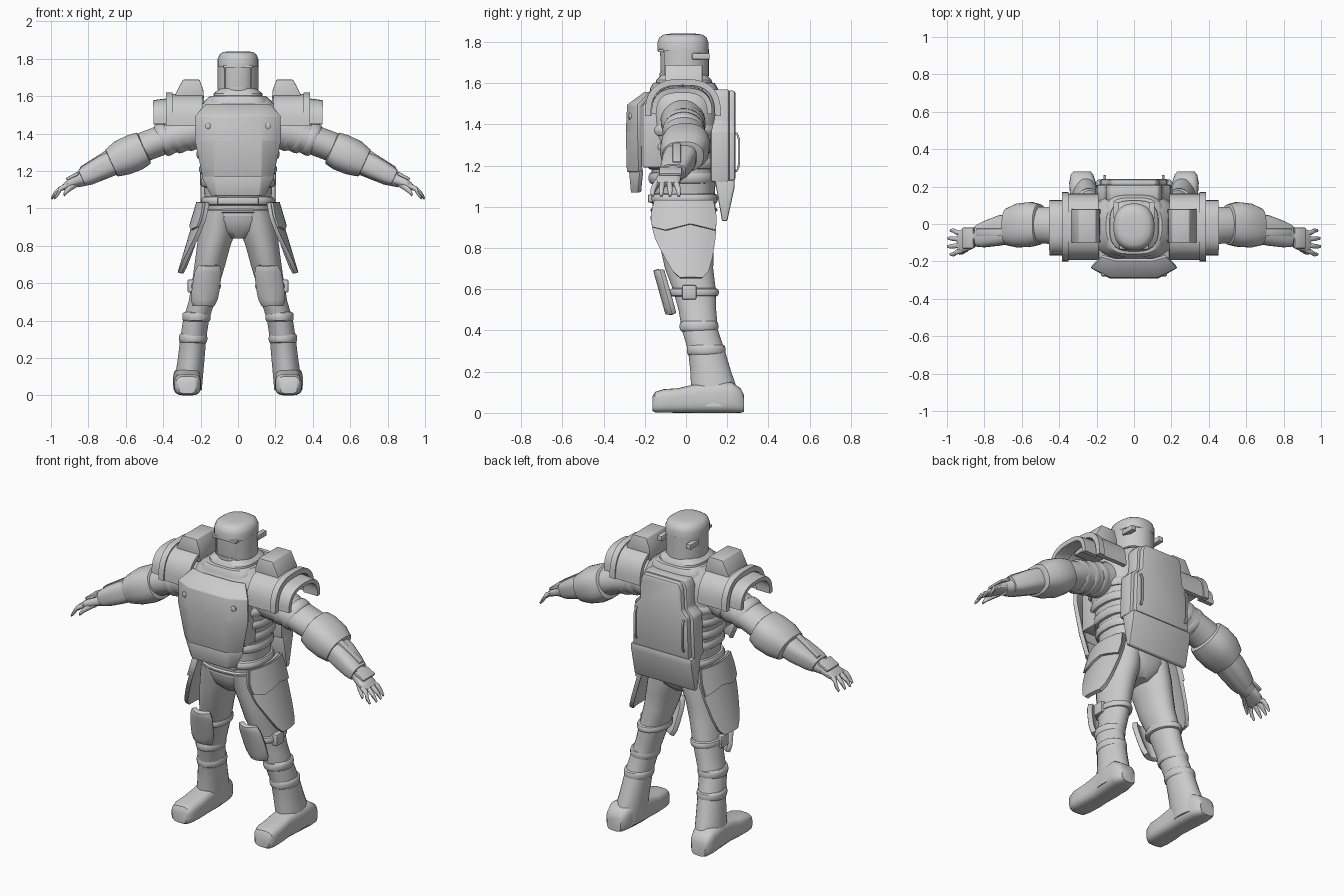
import bpy, bmesh, math
from mathutils import Vector as V

grey = bpy.data.materials.new("plain_grey")
grey.diffuse_color = (0.6, 0.6, 0.6, 1)
X, Y, Z = V((1, 0, 0)), V((0, 1, 0)), V((0, 0, 1))
ARM_UP = V((0.42, 0, 0.91))      # across the sloping arm
ARM_DIR = V((0.91, 0, -0.42))    # along the sloping arm


def finish(name, bm, mirror=False, thick=0, bevel=0):
    bmesh.ops.recalc_face_normals(bm, faces=bm.faces)
    me = bpy.data.meshes.new(name)
    bm.to_mesh(me)
    bm.free()
    ob = bpy.data.objects.new(name, me)
    bpy.context.collection.objects.link(ob)
    me.materials.append(grey)
    if thick:
        m = ob.modifiers.new("thickness", 'SOLIDIFY')
        m.thickness, m.offset = thick, 0
    if bevel:
        m = ob.modifiers.new("bevel", 'BEVEL')
        m.width, m.segments = bevel, 2
    if mirror:
        ob.modifiers.new("mirror", 'MIRROR')
    return ob


def spow(c, p):
    return math.copysign(abs(c) ** p, c)


def loft(name, rows, u=X, v=Y, p=2.0, n=24, mirror=False):
    """Skin through superellipse sections (x, y, z, radius_u, radius_v)."""
    bm = bmesh.new()
    rings = []
    for x, y, z, a, b in rows:
        ring = []
        for i in range(n):
            t = 2 * math.pi * (i + 0.5) / n
            ring.append(bm.verts.new(V((x, y, z)) + u * a * spow(math.cos(t), 2 / p)
                                     + v * b * spow(math.sin(t), 2 / p)))
        rings.append(ring)
    for r, s in zip(rings, rings[1:]):
        for i in range(n):
            bm.faces.new((r[i], r[(i + 1) % n], s[(i + 1) % n], s[i]))
    bm.faces.new(rings[0])
    bm.faces.new(rings[-1])
    return finish(name, bm, mirror)


def band(name, c, a, b, h, w=Z, u=X, v=Y, p=2.0, mirror=False):
    """Rounded strap around a limb."""
    rows = [(*(V(c) + w * h * k), a * s, b * s)
            for k, s in ((-1, 0.9), (-0.8, 0.98), (-0.3, 1.02), (0.3, 1.02), (0.8, 0.98), (1, 0.9))]
    return loft(name, rows, u, v, p, mirror=mirror)


def sheet(name, f, ns, nt, thick, mirror=False, bevel=0):
    """Thick panel over a grid, f(s, t) with s and t from 0 to 1."""
    bm = bmesh.new()
    g = [[bm.verts.new(f(i / ns, j / nt)) for j in range(nt + 1)] for i in range(ns + 1)]
    for i in range(ns):
        for j in range(nt):
            bm.faces.new((g[i][j], g[i + 1][j], g[i + 1][j + 1], g[i][j + 1]))
    return finish(name, bm, mirror, thick, bevel)


def prism(name, pts, u, v, start, depth, mirror=False, bevel=0.008):
    """Flat outline in directions u, v pushed along depth."""
    bm = bmesh.new()
    f = bm.faces.new([bm.verts.new(V(start) + u * a + v * b) for a, b in pts])
    r = bmesh.ops.extrude_face_region(bm, geom=[f])
    bmesh.ops.translate(bm, vec=depth, verts=[e for e in r['geom'] if isinstance(e, bmesh.types.BMVert)])
    # close the starting side if the extrusion removed it
    if not f.is_valid:
        bmesh.ops.holes_fill(bm, edges=bm.edges)
    return finish(name, bm, mirror, 0, bevel)


def lerp_rows(rows, k):
    """Piecewise interpolation of table rows keyed on the first column."""
    for r, s in zip(rows, rows[1:]):
        if (r[0] - k) * (s[0] - k) <= 0:
            t = (k - r[0]) / (s[0] - r[0])
            return [a + (b - a) * t for a, b in zip(r, s)]
    return rows[-1]


# torso, straps, belt, pelvis
loft("torso", [(0, -.01, .96, .175, .15), (0, -.01, 1.06, .18, .15), (0, -.01, 1.2, .19, .16),
               (0, -.015, 1.35, .225, .18), (0, -.015, 1.48, .24, .18), (0, -.015, 1.55, .21, .17),
               (0, -.01, 1.6, .15, .14)], p=2.6, n=32)
for z, a, b in ((1.14, .195, .165), (1.21, .205, .172), (1.29, .22, .18), (1.37, .235, .185)):
    band("torso_strap", (0, -.015, z), a, b, .03, p=2.6)
band("belt", (0, -.012, 1.04), .192, .165, .025, p=2.8)
prism("belt_buckle", [(-.11, 1.02), (.11, 1.02), (.11, 1.06), (-.11, 1.06)], X, Z, (0, -.185, 0), Y * .03)
loft("pelvis", [(0, 0, .84, .05, .09), (0, 0, .88, .13, .13), (0, -.005, .94, .18, .15),
                (0, -.01, 1.02, .185, .155)], p=2.4)
band("waist_hem", (0, -.01, .985), .185, .16, .012, p=2.4)

# collar and neck
loft("collar", [(0, -.01, 1.52, .17, .17), (0, -.01, 1.575, .16, .165), (0, -.01, 1.6, .14, .15),
                (0, -.01, 1.605, .12, .13)], p=3.6, n=32)
loft("neck_guard", [(0, -.01, 1.58, .135, .14), (0, -.01, 1.615, .13, .135), (0, -.01, 1.64, .1, .11)], p=3, n=32)

# helmet
loft("helmet_face", [(0, -.01, 1.58, .09, .1), (0, -.012, 1.64, .094, .112), (0, -.012, 1.77, .096, .114)], p=2.4, n=32)
loft("helmet_dome", [(0, -.015, 1.755, .1, .12), (0, -.015, 1.757, .11, .125), (0, -.015, 1.795, .11, .125),
                     (0, -.015, 1.822, .1, .115), (0, -.015, 1.835, .082, .095), (0, -.015, 1.84, .05, .06)], p=2.3, n=32)


def head_shell(s, t):
    a = math.radians(-50 + 280 * s)
    return V((.104 * math.cos(a), -.012 + .117 * math.sin(a), 1.635 + .13 * t))


sheet("helmet_back_shell", head_shell, 28, 1, .012)
prism("visor_frame", [(-.08, 1.765), (-.08, 1.75), (.08, 1.75), (.08, 1.765)], X, Z, (0, -.135, 0), Y * .03, bevel=.004)
loft("chin_guard", [(0, -.02, 1.605, .07, .1), (0, -.02, 1.62, .075, .11), (0, -.02, 1.65, .07, .108)], p=3)
prism("ear_tab", [(.03, 1.715), (.115, 1.715), (.115, 1.745), (.03, 1.745)], Y, Z, (.08, 0, 0), X * .03, True, .004)

# chest plate: z, half width, flat half width, front y, edge y
CHEST = [(1.55, .17, .1, -.19, -.17), (1.49, .225, .125, -.275, -.225), (1.36, .225, .125, -.28, -.225),
         (1.17, .185, .12, -.275, -.22)]
TAB = [(1.175, .19, .12, -.265, -.215), (1.07, .14, .11, -.255, -.225)]


def plate(rows):
    def f(s, t):
        z, w, c, yf, ye = rows[round(t * (len(rows) - 1))]
        k = round(s * 3)
        return V(((-w, -c, c, w)[k], (ye, yf, yf, ye)[k], z))
    return f


sheet("chest_plate", plate(CHEST), 3, 3, .025, bevel=.005)
sheet("belly_plate", plate(TAB), 3, 1, .025, bevel=.005)
prism("chest_side_filler", [(-.21, 1.19), (-.21, 1.5), (-.1, 1.52), (-.1, 1.19)], Y, Z, (-.19, 0, 0), X * .38)
loft("chest_bolt", [(.16, -.25, 1.44, .016, .016), (.16, -.276, 1.44, .016, .016), (.16, -.28, 1.44, .009, .009)],
     X, Z, n=12, mirror=True)

# backpack: stepped outline, raised face, sloping tail, grab bars
half = [(.13, 1.57), (.15, 1.53), (.155, 1.41), (.195, 1.37), (.205, 1.12)]
outline = half + [(-a, b) for a, b in reversed(half)]
prism("backpack_base", outline, X, Z, (0, .12, 0), Y * .09, bevel=.012)
prism("backpack_face", [(a * .9, 1.345 + (b - 1.345) * .97) for a, b in outline], X, Z, (0, .2, 0), Y * .04, bevel=.012)
prism("backpack_tail", [(.14, 1.13), (.237, 1.13), (.235, 1.09), (.2, .93), (.175, .93)], Y, Z, (-.2, 0, 0), X * .4)
prism("backpack_grab_bar", [(.23, 1.17), (.25, 1.17), (.262, 1.2), (.262, 1.33), (.25, 1.36), (.23, 1.36),
                            (.23, 1.35), (.245, 1.35), (.252, 1.325), (.252, 1.205), (.245, 1.18), (.23, 1.18)],
      Y, Z, (.15, 0, 0), X * .012, True, .002)


# shoulder armour
def arch(x0, x1, cy, ry, top, low, drop):
    def f(s, t):
        a = math.pi * t
        return V((x0 + (x1 - x0) * s, cy - ry * spow(math.cos(a), .7),
                  low + (top - low - drop * s * s) * spow(math.sin(a), .75)))
    return f


sheet("shoulder_plate", arch(.19, .375, -.015, .165, 1.6, 1.44, .0), 4, 20, .025, True)
sheet("shoulder_rim", arch(.35, .385, -.015, .17, 1.605, 1.44, .0), 1, 20, .03, True)
sheet("shoulder_outer_plate", arch(.36, .452, -.02, .135, 1.575, 1.45, .01), 3, 20, .025, True)
prism("shoulder_block", [(.18, 1.56), (.185, 1.63), (.205, 1.688), (.295, 1.688), (.335, 1.61), (.335, 1.56)],
      X, Z, (0, -.1, 0), Y * .18, True, .004)

# arms
loft("arm", [(.17, -.015, 1.42, .11, .11), (.28, -.015, 1.4, .105, .095), (.42, -.01, 1.36, .1, .08),
             (.5, -.005, 1.33, .098, .08), (.6, -.01, 1.28, .085, .075), (.7, -.03, 1.225, .075, .062),
             (.8, -.055, 1.175, .06, .052), (.87, -.07, 1.145, .048, .036)], Y, ARM_UP, mirror=True)
for x, z, r in ((.27, 1.4, .105), (.33, 1.385, .102), (.39, 1.37, .1)):
    band("sleeve_fold", (x, -.012, z), r, r * .9, .03, ARM_DIR, Y, ARM_UP, mirror=True)
loft("elbow_cuff", [(.5, -.002, 1.325, .09, .08), (.505, -.002, 1.322, .108, .092), (.55, -.002, 1.3, .12, .1),
                    (.62, -.008, 1.27, .118, .097), (.675, -.015, 1.243, .1, .08), (.68, -.015, 1.24, .08, .065)],
     Y, ARM_UP, 2.5, mirror=True)
loft("forearm_guard", [(.66, -.025, 1.25, .08, .064), (.72, -.035, 1.222, .081, .063), (.8, -.055, 1.182, .07, .054),
                       (.835, -.062, 1.165, .06, .045), (.837, -.062, 1.164, .05, .035)], Y, ARM_UP, 3, mirror=True)
prism("forearm_ridge", [(0, .05), (.17, .03), (.17, .052), (0, .075)], ARM_DIR, ARM_UP, (.67, -.065, 1.245), Y * .04, True, .005)

# hands
loft("palm", [(.84, -.07, 1.155, .045, .03), (.875, -.08, 1.145, .058, .028), (.92, -.09, 1.12, .062, .02),
              (.94, -.095, 1.108, .055, .013)], Y, ARM_UP, 2.8, 16, True)
prism("hand_guard", [(0, .026), (.07, .026), (.07, .04), (0, .045)], ARM_DIR, ARM_UP, (.84, -.13, 1.155), Y * .11, True, .005)
for i, (y, tip) in enumerate(((-.14, .985), (-.112, 1.0), (-.082, .998), (-.053, .985))):
    dy = (-.022, -.008, .005, .018)[i]
    loft("finger", [(.915, y, 1.122, .014, .014), (.95, y + dy * .5, 1.105, .014, .013),
                    (tip - .02, y + dy, 1.077, .012, .011), (tip - .002, y + dy, 1.052, .007, .006)], Y, ARM_UP, n=10, mirror=True)
loft("thumb", [(.865, -.105, 1.135, .02, .02), (.895, -.135, 1.112, .016, .016), (.918, -.15, 1.092, .013, .013),
               (.932, -.158, 1.07, .007, .007)], Y, ARM_UP, n=10, mirror=True)

# legs
loft("leg", [(.095, -.01, .98, .09, .15), (.11, 0, .88, .1, .142), (.13, .005, .8, .09, .13),
             (.15, .015, .7, .083, .118), (.172, .04, .6, .075, .105), (.195, .055, .5, .07, .092),
             (.225, .068, .4, .07, .088), (.24, .1, .3, .07, .09), (.25, .12, .2, .072, .1),
             (.262, .14, .1, .075, .115), (.268, .15, .03, .075, .125)], mirror=True)
band("knee_strap", (.176, .04, .585), .083, .118, .02, mirror=True)
prism("knee_strap_box", [(-.02, .55), (.05, .55), (.05, .62), (-.02, .62)], Y, Z, (.235, 0, 0), X * .035, True)
for x, y, z, r in ((.222, .063, .42, .075), (.24, .098, .305, .075)):
    band("shin_strap", (x, y, z), r, r * 1.24, .025, mirror=True)


# knee pads
def knee(s, t):
    k = 2 * s - 1
    w = .068 * (1 - .25 * abs(2 * t - 1) ** 4)
    return V((.155 + .03 * t + w * k, -.145 + .06 * t + .03 * k * k, .695 - .215 * t))


sheet("knee_pad", knee, 6, 6, .03, True, .006)

# boots
loft("boot", [(.272, -.163, .045, .045, .035), (.272, -.15, .052, .06, .05), (.27, -.11, .058, .07, .057),
              (.268, -.04, .06, .07, .06), (.266, .03, .068, .066, .068), (.268, .12, .075, .072, .075),
              (.275, .22, .075, .072, .075), (.278, .265, .06, .06, .06), (.278, .282, .045, .045, .04)],
     X, Z, 3.4, mirror=True)

# hip plates: z, front y, back y
HIP = [(1.03, -.15, .13), (.95, -.17, .145), (.85, -.15, .14), (.75, -.1, .125), (.68, -.06, .105), (.655, -.03, .08)]


def hip(z, s, out):
    _, a, b = lerp_rows(HIP, z)
    y = a + (b - a) * s
    return V((.2 + (1.03 - z) * .3 - 1.6 * y * y + out, y, z))


def hip_top(s, t):
    low = .885 + .03 * abs(((s * 2.5 + .5) % 2) - 1)     # zigzag lower edge
    return hip(1.03 + (low - 1.03) * t, s, .014)


sheet("hip_plate", lambda s, t: hip(1.03 - .375 * t, s, 0), 10, 12, .022, True)
sheet("hip_upper_plate", hip_top, 10, 4, .02, True)

# bake modifiers, then smooth with sharp edges kept
bpy.ops.object.select_all(action='SELECT')
bpy.context.view_layer.objects.active = bpy.context.scene.objects[0]
bpy.ops.object.convert(target='MESH')
bpy.ops.object.shade_smooth_by_angle(angle=math.radians(38))
